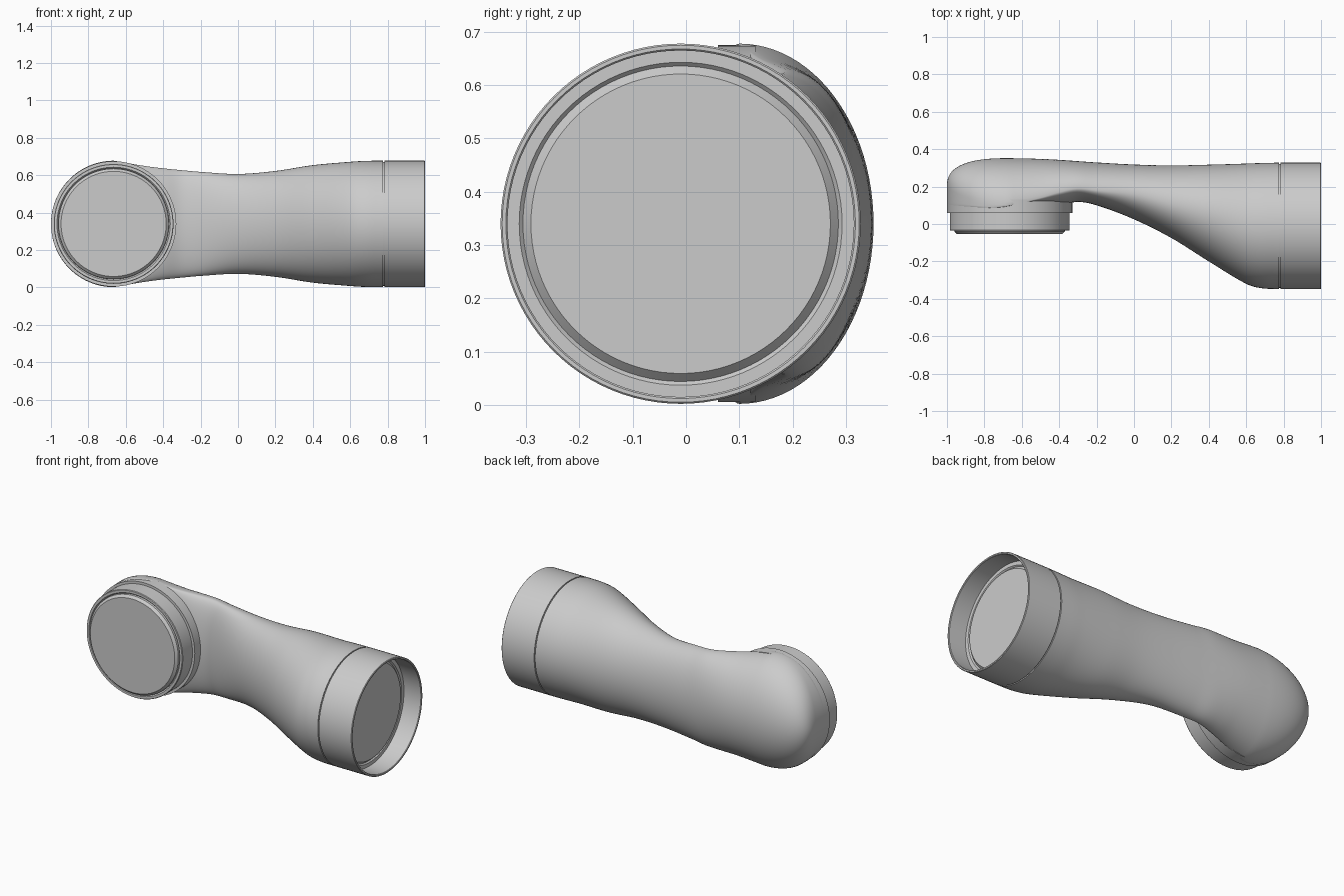
import bpy
import math
from mathutils import Vector

if "Cube" in bpy.data.objects:
    bpy.data.objects.remove(bpy.data.objects["Cube"], do_unlink=True)

MID_Z = 0.34
ELBOW_X = -0.665
SOCKET_Y = -0.01
SIDES = 96

grey = bpy.data.materials.new("light_grey")
grey.use_nodes = True
grey.diffuse_color = (0.6, 0.6, 0.6, 1)
grey.node_tree.nodes["Principled BSDF"].inputs["Base Color"].default_value = (0.6, 0.6, 0.6, 1)


def make_object(name, verts, faces, angle=30):
    mesh = bpy.data.meshes.new(name)
    mesh.from_pydata(verts, [], faces)
    mesh.materials.append(grey)
    obj = bpy.data.objects.new(name, mesh)
    bpy.context.collection.objects.link(obj)
    bpy.ops.object.select_all(action="DESELECT")
    obj.select_set(True)
    bpy.context.view_layer.objects.active = obj
    bpy.ops.object.mode_set(mode="EDIT")
    bpy.ops.mesh.select_all(action="SELECT")
    bpy.ops.mesh.normals_make_consistent(inside=False)
    bpy.ops.object.mode_set(mode="OBJECT")
    bpy.ops.object.shade_smooth_by_angle(angle=math.radians(angle))
    return obj


def skin(rings):
    """Join equal rings of points with quads and cap both ends."""
    n = len(rings[0])
    faces = [(k * n + i, k * n + (i + 1) % n, (k + 1) * n + (i + 1) % n, (k + 1) * n + i)
             for k in range(len(rings) - 1) for i in range(n)]
    faces += [tuple(range(n)), tuple((len(rings) - 1) * n + i for i in range(n))]
    return [p for ring in rings for p in ring], faces


def lathe(name, profile, place):
    """Turn a (radius, distance) profile; place maps it into the model."""
    angles = [2 * math.pi * i / SIDES for i in range(SIDES)]
    rings = [[place(r * math.cos(a), r * math.sin(a), d) for a in angles] for r, d in profile]
    return make_object(name, *skin(rings))


def along_y(u, v, d):
    return (ELBOW_X + u, d, MID_Z + v)


def along_x(u, v, d):
    return (d, SOCKET_Y + u, MID_Z + v)


# Arm stations: x, back y, front y, y of the widest point, half height
KEYS = [(-0.665, 0.352, 0.08, 0.10, 0.338),
        (-0.5, 0.348, 0.09, 0.14, 0.310),
        (-0.4, 0.343, 0.10, 0.17, 0.297),
        (-0.3, 0.336, 0.118, 0.19, 0.287),
        (-0.2, 0.329, 0.10, 0.18, 0.278),
        (0.0, 0.318, 0.025, 0.16, 0.267),
        (0.2, 0.313, -0.075, 0.11, 0.283),
        (0.4, 0.317, -0.20, 0.06, 0.314),
        (0.6, 0.323, -0.32, 0.0, 0.332),
        (0.68, 0.326, -0.343, -0.01, 0.337),
        (0.775, 0.328, -0.348, -0.01, 0.338)]


def slope(i):
    a, b = Vector(KEYS[max(i - 1, 0)]), Vector(KEYS[min(i + 1, len(KEYS) - 1)])
    return (b - a) / (b[0] - a[0])


def station(x):
    """Smooth interpolation between the arm stations."""
    i = max(k for k in range(len(KEYS) - 1) if KEYS[k][0] <= x)
    p, q = Vector(KEYS[i]), Vector(KEYS[i + 1])
    h = q[0] - p[0]
    t = (x - p[0]) / h
    v = (p * (2 * t**3 - 3 * t**2 + 1) + q * (3 * t**2 - 2 * t**3)
         + slope(i) * h * (t**3 - 2 * t**2 + t) + slope(i + 1) * h * (t**3 - t**2))
    return tuple(v)[1:]


def section(x, back, front, mid, half, power):
    """Oval whose front half can be squared off."""
    ring = []
    for i in range(SIDES):
        a = 2 * math.pi * i / SIDES
        c, s = math.cos(a), math.sin(a)
        e = 1 if c >= 0 else 2 / power
        depth = back - mid if c >= 0 else mid - front
        y = mid + math.copysign(abs(c) ** e, c) * depth
        z = MID_Z + math.copysign(abs(s) ** e, s) * half
        ring.append((x, y, z))
    return ring


# Curved arm with its rounded elbow end
rings = []
for k in range(24, 0, -1):
    a = k / 24 * math.pi / 2
    s = math.sin(a)
    back = 0.2 + 0.152 * max(0, 1 - s ** 2.6) ** (1 / 2.6)
    rings.append(section(ELBOW_X - 0.335 * s, back, 0.08, 0.1 + 0.09 * s * s,
                         max(0.004, 0.338 * math.cos(a)), 2 + 8 * min(1, 3 * s)))
for k in range(73):
    x = ELBOW_X + (0.775 - ELBOW_X) * k / 72
    rings.append(section(x, *station(x), 2))
make_object("arm_body", *skin(rings), angle=50)

# Round rim on the front of the elbow
lathe("elbow_rim", [(0.335, 0.13), (0.335, 0.06)], along_y)

# Stepped collar and raised face that plug into the next joint
lathe("front_collar", [(0.32, 0.08), (0.32, -0.032), (0.317, -0.036), (0.303, -0.036),
                       (0.296, -0.028), (0.295, -0.04), (0.281, -0.054)], along_y)

# Dark shadow gap between arm and socket
lathe("socket_seam", [(0.331, 0.77), (0.331, 0.79)], along_x)

# Open socket: outer wall, lip, inner wall, floor and raised face
lathe("end_socket", [(0.338, 0.782), (0.338, 0.997), (0.335, 1.0), (0.328, 1.0), (0.325, 0.997),
                     (0.325, 0.885), (0.303, 0.885), (0.296, 0.878), (0.281, 0.894)], along_x)
